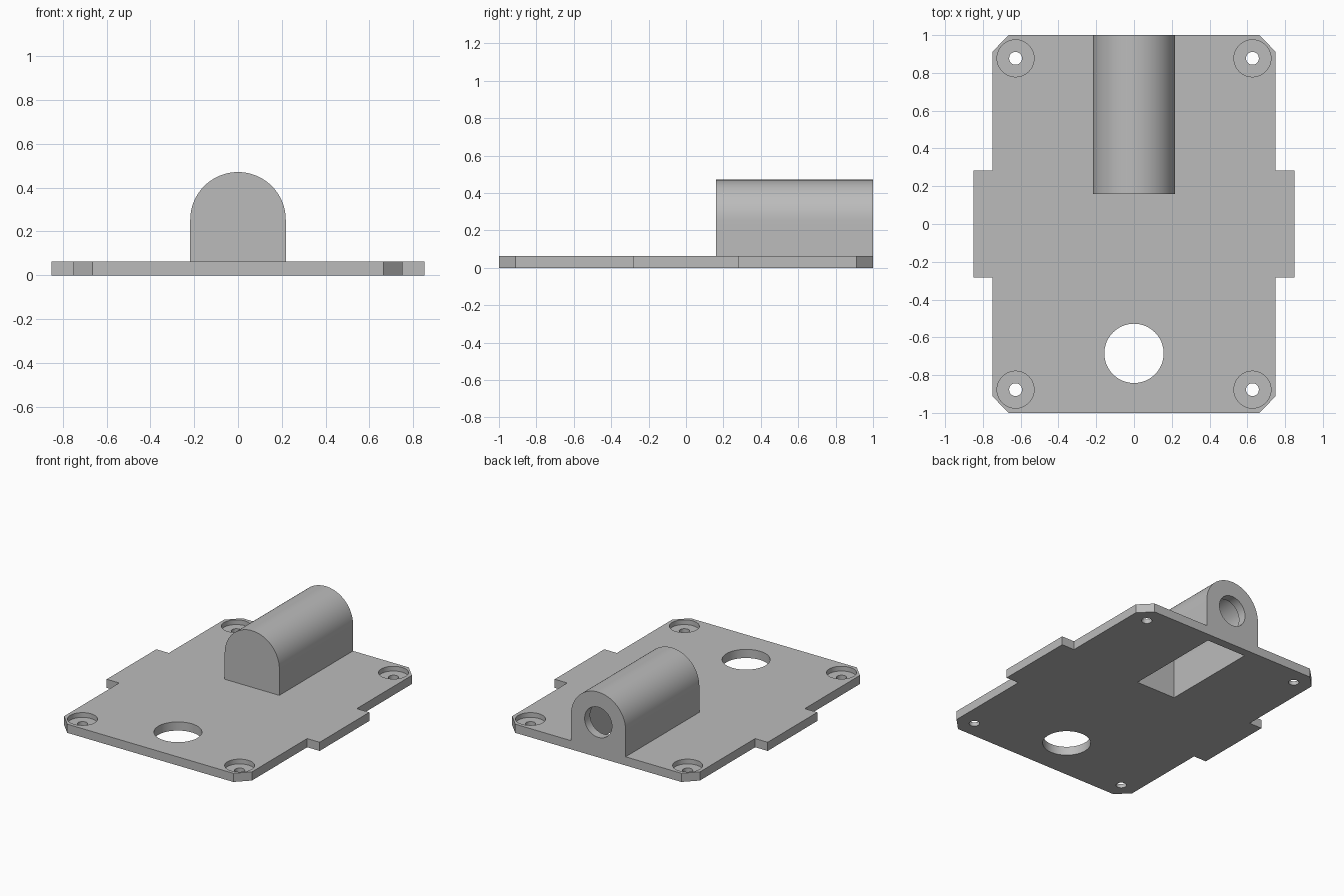
import bpy, bmesh, math
from mathutils import Matrix

if "Cube" in bpy.data.objects:
    bpy.data.objects.remove(bpy.data.objects["Cube"])

PLATE_T = 0.0625      # plate thickness
ARCH_Z = 0.253        # axis height of the arched housing

grey = bpy.data.materials.new("plain grey")
grey.diffuse_color = (0.5, 0.5, 0.5, 1)
grey.use_nodes = True
grey.node_tree.nodes["Principled BSDF"].inputs["Base Color"].default_value = grey.diffuse_color


def make(name, bm):
    bmesh.ops.recalc_face_normals(bm, faces=bm.faces)
    me = bpy.data.meshes.new(name)
    bm.to_mesh(me)
    bm.free()
    me.materials.append(grey)
    ob = bpy.data.objects.new(name, me)
    bpy.context.collection.objects.link(ob)
    return ob


def prism(name, points, offset):
    """Extrude a closed 3D outline along an offset."""
    bm = bmesh.new()
    face = bm.faces.new([bm.verts.new(p) for p in points])
    ext = bmesh.ops.extrude_face_region(bm, geom=[face])
    bmesh.ops.translate(bm, vec=offset,
                        verts=[v for v in ext["geom"] if isinstance(v, bmesh.types.BMVert)])
    return make(name, bm)


def arch(name, r, y0, y1, z0):
    """Straight-sided block with a half-round top, running along y."""
    n = 40
    pts = [(-r, y0, z0), (r, y0, z0)]
    pts += [(r * math.cos(math.pi * i / n), y0, ARCH_Z + r * math.sin(math.pi * i / n))
            for i in range(n + 1)]
    return prism(name, pts, (0, y1 - y0, 0))


def cylinder(name, r, centre, depth, along_y=False, n=48):
    bm = bmesh.new()
    m = Matrix.Translation(centre)
    if along_y:
        m = m @ Matrix.Rotation(math.pi / 2, 4, 'X')
    bmesh.ops.create_cone(bm, cap_ends=True, segments=n, radius1=r, radius2=r,
                          depth=depth, matrix=m)
    return make(name, bm)


def boolean(target, tool, op):
    tool.hide_render = True
    mod = target.modifiers.new(op, 'BOOLEAN')
    mod.object, mod.operation, mod.solver = tool, op, 'EXACT'
    bpy.context.view_layer.objects.active = target
    bpy.ops.object.modifier_apply(modifier=mod.name)
    bpy.data.objects.remove(tool)


# Plate outline: one quarter, mirrored round to a full loop
quarter = [(0.85, 0.283), (0.75, 0.283), (0.75, 0.912), (0.663, 1.0)]
right = [(x, -y) for x, y in reversed(quarter)] + quarter
outline = right + [(-x, y) for x, y in reversed(right)]
plate = prism("mounting_plate", [(x, y, 0) for x, y in outline], (0, 0, PLATE_T))

# Arched housing joined to the plate, hollow and open underneath
boolean(plate, arch("housing", 0.218, 0.16, 1.0, 0.02), 'UNION')
boolean(plate, arch("housing_pocket", 0.156, 0.222, 0.9375, -0.1), 'DIFFERENCE')

# Round opening in the back wall of the housing
boolean(plate, cylinder("back_opening", 0.109, (0, 1.0, ARCH_Z), 0.3, True), 'DIFFERENCE')

# Large round opening near the front
boolean(plate, cylinder("front_opening", 0.157, (0, -0.685, 0), 0.4, n=64), 'DIFFERENCE')

# Counterbored screw holes in the corners
for sx in (-1, 1):
    for sy in (-1, 1):
        x, y = sx * 0.627, sy * 0.877
        boolean(plate, cylinder("screw_recess", 0.098, (x, y, 0.128), 0.2), 'DIFFERENCE')
        boolean(plate, cylinder("screw_hole", 0.034, (x, y, 0), 0.4, n=32), 'DIFFERENCE')

# Smooth the curved walls, keep the edges sharp
bpy.ops.object.select_all(action='DESELECT')
plate.select_set(True)
bpy.context.view_layer.objects.active = plate
bpy.ops.object.shade_smooth_by_angle(angle=math.radians(30))
